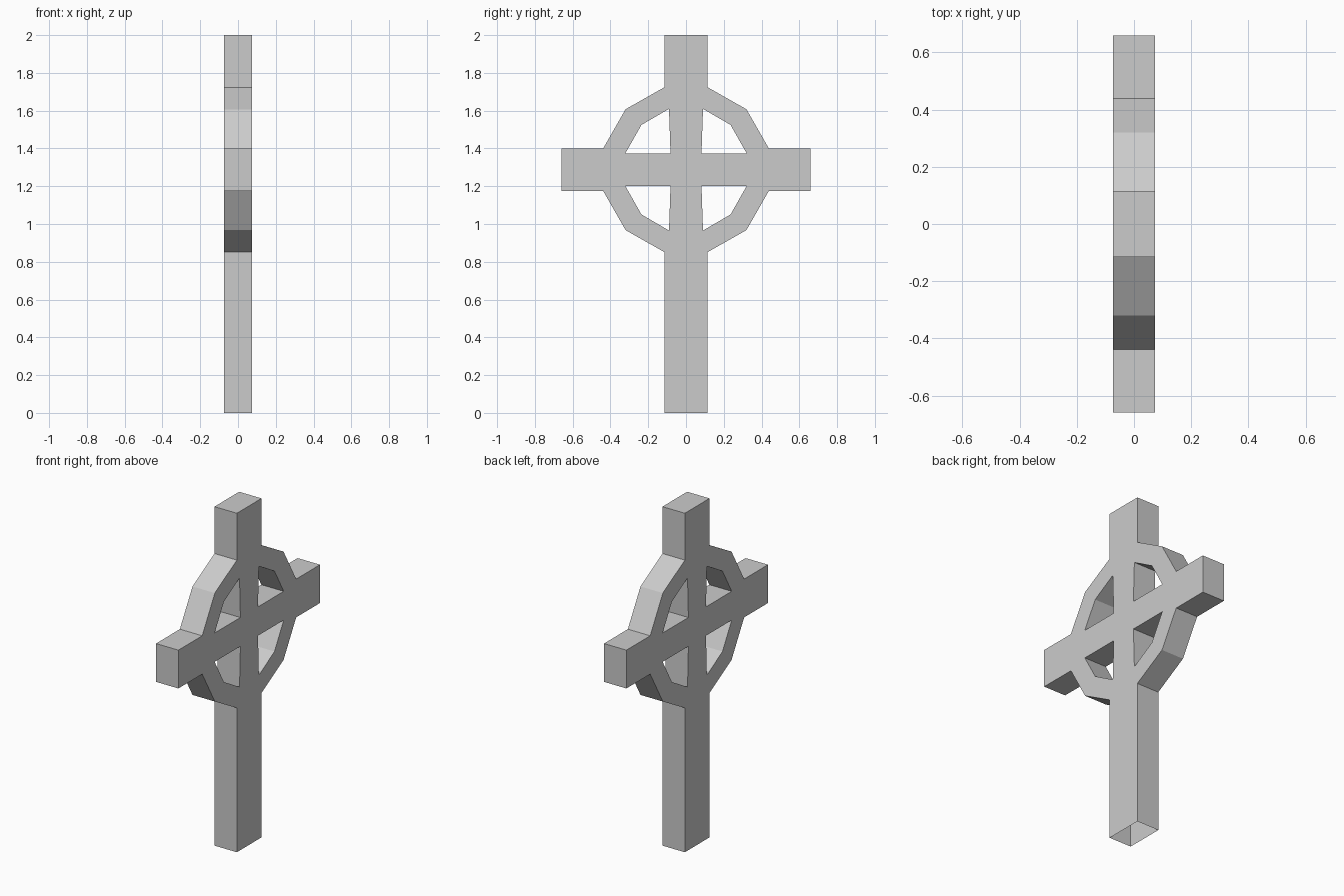
import bpy, bmesh

if "Cube" in bpy.data.objects:
    bpy.data.objects.remove(bpy.data.objects["Cube"])

DEPTH = 0.146   # thickness along x
CZ = 1.2875     # height of the ring centre

bm = bmesh.new()

def loop(points):
    """Closed wire in the y-z plane."""
    vs = [bm.verts.new((-DEPTH / 2, y, z)) for y, z in points]
    return [bm.edges.new((vs[i], vs[(i + 1) % len(vs)])) for i in range(len(vs))]

# Outer silhouette: right half, then mirrored left half
half = [(0.115, 0), (0.115, CZ - 0.436), (0.32, CZ - 0.32), (0.438, CZ - 0.113),
        (0.66, CZ - 0.113), (0.66, CZ + 0.113), (0.438, CZ + 0.113),
        (0.32, CZ + 0.32), (0.115, CZ + 0.436), (0.115, 2)]
edges = loop(half + [(-y, z) for y, z in reversed(half)])

# Four openings between the arms and the faceted ring
hole = [(0.082, 0.085), (0.322, 0.085), (0.236, 0.237), (0.09, 0.322)]
for sy in (1, -1):
    for sz in (1, -1):
        edges += loop([(sy * y, CZ + sz * z) for y, z in hole])

# Fill the face, then extrude to full thickness
bmesh.ops.triangle_fill(bm, edges=edges, use_beauty=True, normal=(-1, 0, 0))
res = bmesh.ops.extrude_face_region(bm, geom=bm.faces[:])
moved = [g for g in res["geom"] if isinstance(g, bmesh.types.BMVert)]
bmesh.ops.translate(bm, verts=moved, vec=(DEPTH, 0, 0))
bmesh.ops.recalc_face_normals(bm, faces=bm.faces[:])

# The foot of the shaft is open
foot = [f for f in bm.faces if all(v.co.z < 1e-4 for v in f.verts)]
bmesh.ops.delete(bm, geom=foot, context='FACES_ONLY')

mesh = bpy.data.meshes.new("ringed_cross")
bm.to_mesh(mesh)
bm.free()
bpy.context.collection.objects.link(bpy.data.objects.new("ringed_cross", mesh))
